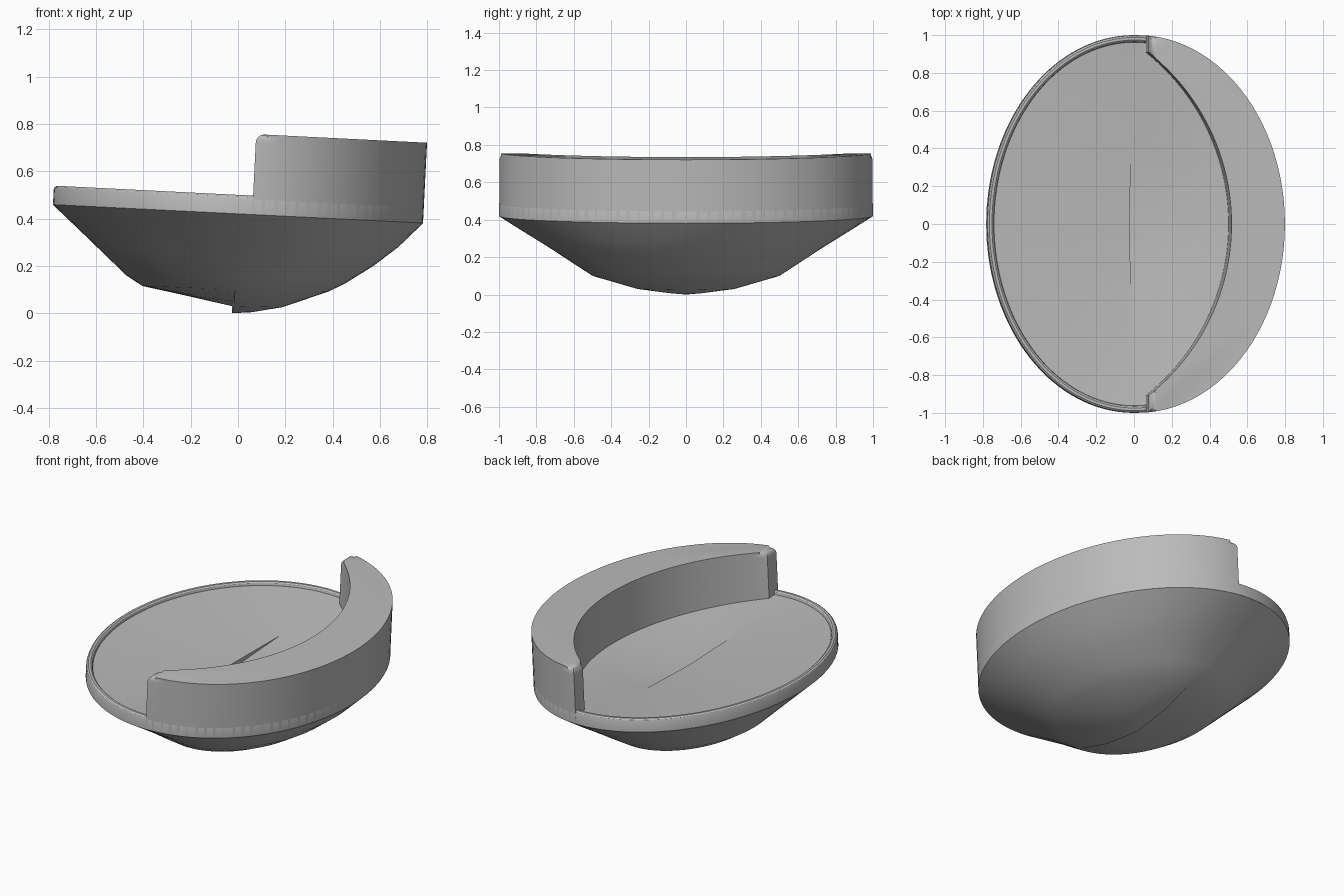
import bpy, bmesh, math
from mathutils import Matrix

if "Cube" in bpy.data.objects:
    bpy.data.objects.remove(bpy.data.objects["Cube"])

RX, RY = 0.783, 1.0          # rim ellipse radii
BASE, LIP, TOP = 0.42, 0.5, 0.76
SLOPE = 0.05                 # the rim dips towards +x

grey = bpy.data.materials.new("plain grey")
grey.use_nodes = True
grey.diffuse_color = (0.5, 0.5, 0.5, 1)
grey.node_tree.nodes["Principled BSDF"].inputs["Base Color"].default_value = (0.5, 0.5, 0.5, 1)


def finish(name, bm, angle=30):
    mesh = bpy.data.meshes.new(name)
    bm.to_mesh(mesh)
    bm.free()
    mesh.materials.append(grey)
    obj = bpy.data.objects.new(name, mesh)
    bpy.context.collection.objects.link(obj)
    bpy.ops.object.select_all(action='DESELECT')
    obj.select_set(True)
    bpy.context.view_layer.objects.active = obj
    bpy.ops.object.shade_smooth_by_angle(angle=math.radians(angle))
    return obj


def tilt(bm):
    pivot = Matrix.Translation((0, 0, BASE))
    turn = Matrix.Rotation(math.atan(SLOPE), 4, 'Y')
    bmesh.ops.transform(bm, matrix=pivot @ turn @ pivot.inverted(), verts=bm.verts)


def skin(bm, rings, flip=False):
    """Join closed rings of points, counter-clockwise, with quads."""
    loops = [[bm.verts.new(p) for p in ring] for ring in rings]
    for a, b in zip(loops, loops[1:]):
        for i in range(len(a)):
            k = (i + 1) % len(a)
            quad = [a[i], b[i], b[k], a[k]]
            bm.faces.new(quad[::-1] if flip else quad)


def dish(name, rx, ry, rows, flip):
    """Dish whose two halves part in a small step along a middle seam.
    Row: fraction, height at +x, at y on the +x half, at y on the -x half, at -x."""
    half = 36
    rings = []
    for f, plus, y_plus, y_minus, minus in rows:
        ring = []
        for side, (zx, zy) in enumerate(((plus, y_plus), (minus, y_minus))):
            for i in range(half + 1):
                t = math.pi * (i / half - 0.5 + side)
                z = zy + (zx - zy) * abs(math.cos(t))
                ring.append((rx * f * math.cos(t) - 0.025 * (1 - f), ry * f * math.sin(t), z))
        rings.append(ring)
    bm = bmesh.new()
    skin(bm, rings, flip)
    bmesh.ops.remove_doubles(bm, verts=bm.verts, dist=0.0005)
    finish(name, bm, 25)


# Underside bowl
dish("underside_bowl", RX, RY, [
    (0.00, 0.000, 0.00, 0.03, 0.030),
    (0.10, 0.004, 0.01, 0.037, 0.047),
    (0.26, 0.025, 0.03, 0.05, 0.075),
    (0.50, 0.090, 0.10, 0.10, 0.115),
    (0.59, 0.125, 0.16, 0.16, 0.160),
    (0.74, 0.200, 0.26, 0.26, 0.270),
    (0.87, 0.280, 0.34, 0.34, 0.365),
    (1.00, 0.381, 0.42, 0.42, 0.459)], True)

# Shallow seat
dish("seat", RX - 0.035, RY - 0.035, [
    (0.00, 0.400, 0.400, 0.430, 0.430),
    (0.45, 0.410, 0.435, 0.435, 0.470),
    (1.00, 0.443, 0.480, 0.480, 0.518)], False)

# Rim band with a rounded lip
bm = bmesh.new()
section = [(0, BASE), (0, 0.483), (0.004, 0.494), (0.012, LIP),
           (0.026, LIP), (0.034, 0.494), (0.038, 0.483), (0.038, 0.44)]
skin(bm, [[((RX - d) * math.cos(a), (RY - d) * math.sin(a), z)
           for a in (math.tau * i / 128 for i in range(128))] for d, z in section], True)
bmesh.ops.recalc_face_normals(bm, faces=bm.faces)
tilt(bm)
finish("rim_band", bm)

# Crescent backrest: outer ellipse arc, inner circle arc
START, INNER, R, N = 0.06, 0.5, 1.157, 48
end = math.acos(START / RX)
outline = []
for i in range(N + 1):
    t = end * (2 * i / N - 1)
    outline.append((RX * math.cos(t), RY * math.sin(t)))
span = math.acos((START - INNER + R) / R)
for i in range(N + 1):
    t = span * (1 - 2 * i / N)
    outline.append((INNER - R + R * math.cos(t), R * math.sin(t)))
bm = bmesh.new()
lower = [bm.verts.new((x, y, BASE)) for x, y in outline]
upper = [bm.verts.new((x, y, TOP)) for x, y in outline]
bm.faces.new(lower[::-1])
cap = bm.faces.new(upper)
for i in range(len(outline)):
    k = (i + 1) % len(outline)
    bm.faces.new((lower[i], lower[k], upper[k], upper[i]))
bmesh.ops.bevel(bm, geom=list(cap.edges), offset=0.035, segments=4, profile=0.5,
                affect='EDGES', clamp_overlap=False)
tilt(bm)
finish("backrest", bm, 35)
